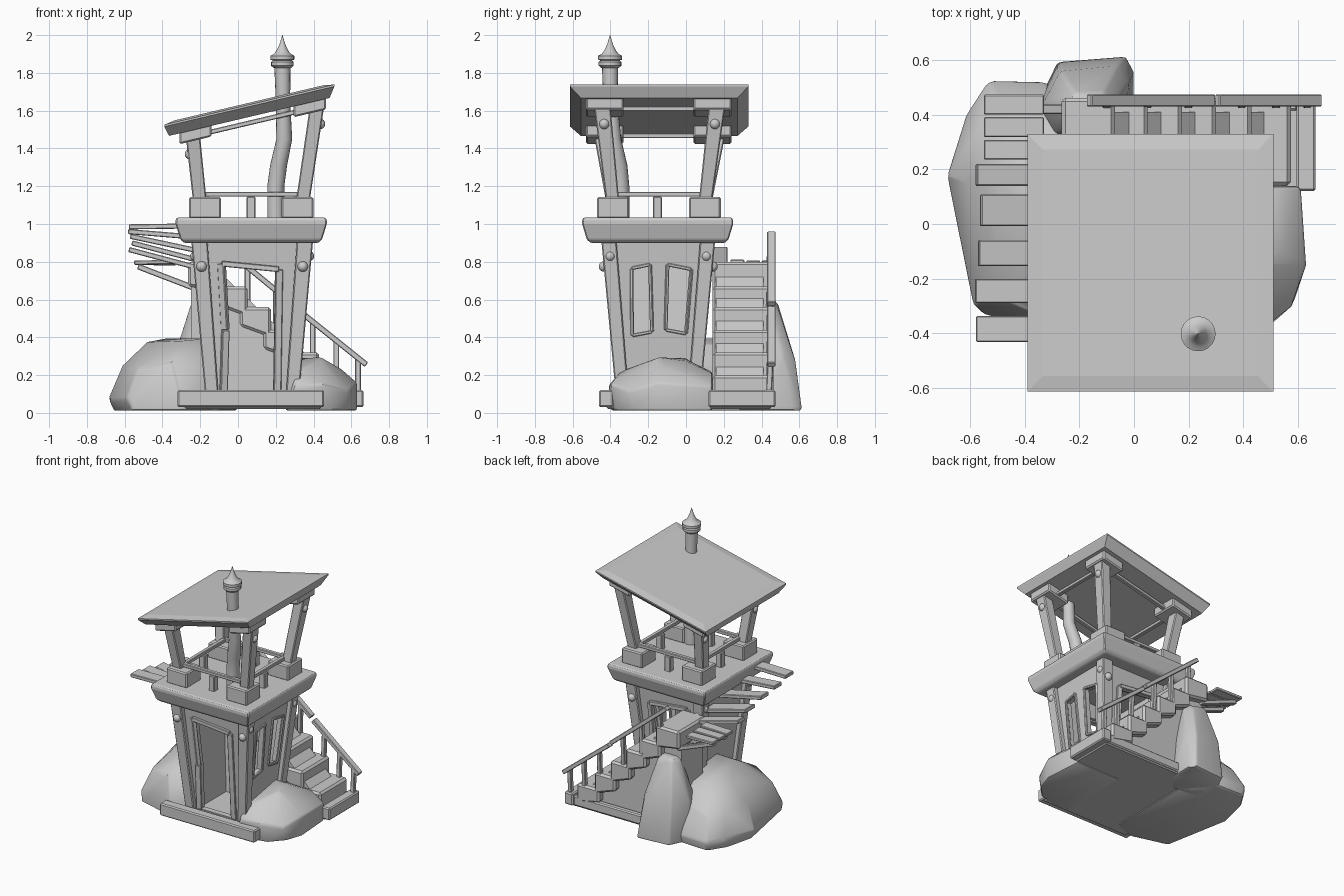
import bpy, bmesh, math
from mathutils import Vector, Matrix

GREY = bpy.data.materials.new("plain_grey")
GREY.diffuse_color = (0.6, 0.6, 0.6, 1)


def finish(name, bm, bevel=0, smooth=False, segments=1):
    bmesh.ops.recalc_face_normals(bm, faces=bm.faces)
    me = bpy.data.meshes.new(name)
    bm.to_mesh(me)
    bm.free()
    ob = bpy.data.objects.new(name, me)
    bpy.context.collection.objects.link(ob)
    me.materials.append(GREY)
    bpy.ops.object.select_all(action='DESELECT')
    ob.select_set(True)
    bpy.context.view_layer.objects.active = ob
    if bevel:
        m = ob.modifiers.new("bevel", 'BEVEL')
        m.width, m.segments = bevel, segments
        bpy.ops.object.modifier_apply(modifier="bevel")
    if smooth:
        bpy.ops.object.shade_smooth_by_angle(angle=math.radians(30))
    return ob


def skin(name, rings, bevel=0, smooth=False):
    """Closed solid through a stack of equal point rings."""
    bm = bmesh.new()
    vs = [[bm.verts.new(p) for p in r] for r in rings]
    n = len(vs[0])
    for a, b in zip(vs, vs[1:]):
        for i in range(n):
            bm.faces.new((a[i], a[(i + 1) % n], b[(i + 1) % n], b[i]))
    bm.faces.new(vs[0][::-1])
    bm.faces.new(vs[-1])
    return finish(name, bm, bevel, smooth)


def loft(name, levels, bevel=0, shear=0):
    """Rectangles (z, cx, cy, half x, half y), sheared upward along x."""
    rings = []
    for z, cx, cy, hx, hy in levels:
        pts = [(cx + sx * hx, cy + sy * hy) for sx, sy in ((-1, -1), (1, -1), (1, 1), (-1, 1))]
        rings.append([(x, y, z + shear * (x - 0.06)) for x, y in pts])
    return skin(name, rings, bevel)


def box(name, x0, x1, y0, y1, z0, z1, bevel=0.008, shear=0):
    c = ((x0 + x1) / 2, (y0 + y1) / 2, (x1 - x0) / 2, (y1 - y0) / 2)
    return loft(name, [(z0, *c), (z1, *c)], bevel, shear)


def prism(name, pts, axis, lo, hi):
    """Outline extruded along y (points are x, z) or along x (points are y, z)."""
    put = (lambda p, d: (p[0], d, p[1])) if axis == 'y' else (lambda p, d: (d, p[0], p[1]))
    return skin(name, [[put(p, d) for p in pts] for d in (lo, hi)])


def bar(name, a, b, w, h, bevel=0.004):
    """Box beam from a to b, w wide sideways and h deep."""
    a, b = Vector(a), Vector(b)
    d = (b - a).normalized()
    side = d.cross(Vector((0, 0, 1)))
    side = side.normalized() if side.length > 0.01 else Vector((1, 0, 0))
    up = side.cross(d)
    ring = lambda c: [c + side * s * w / 2 + up * t * h / 2
                      for s, t in ((-1, -1), (1, -1), (1, 1), (-1, 1))]
    return skin(name, [ring(a), ring(b)], bevel)


def tube(name, path, n=16):
    return skin(name, [[(x + r * math.cos(k * math.tau / n), y + r * math.sin(k * math.tau / n), z)
                        for k in range(n)] for x, y, z, r in path], smooth=True)


def bolt(x, y, z):
    bm = bmesh.new()
    bmesh.ops.create_uvsphere(bm, u_segments=12, v_segments=8, radius=0.028,
                              matrix=Matrix.Translation((x, y, z)))
    finish("bolt", bm, smooth=True)


def cut(ob, tool):
    bpy.context.view_layer.objects.active = ob
    m = ob.modifiers.new("cut", 'BOOLEAN')
    m.operation, m.solver, m.object = 'DIFFERENCE', 'EXACT', tool
    bpy.ops.object.modifier_apply(modifier="cut")
    bpy.data.objects.remove(tool)


def rock(name, *layers):
    """Chiselled boulder: convex hull of outlines, each given as (z, points)."""
    bm = bmesh.new()
    for z, pts in layers:
        for i, (x, y) in enumerate(pts):
            bm.verts.new((x, y, z + (0.025 * math.sin(2.3 * i) if z > 0.1 else 0)))
    res = bmesh.ops.convex_hull(bm, input=bm.verts)
    bmesh.ops.delete(bm, geom=list({v for v in res["geom_interior"] + res["geom_unused"]
                                    if isinstance(v, bmesh.types.BMVert)}), context='VERTS')
    finish(name, bm, 0.018, True, 2)


CX, CY = 0.075, -0.147


def half(z, top, bottom):
    return bottom + (top - bottom) * (z - 0.1) / 0.8


# Ground floor and kerbs
box("floor", -0.28, 0.44, -0.42, 0.2, 0.02, 0.09)
box("stair_floor", -0.25, 0.62, 0.13, 0.45, 0.02, 0.09)
box("front_kerb", -0.32, 0.455, -0.46, -0.385, 0.03, 0.12)
box("side_kerb", 0.595, 0.665, 0.12, 0.475, 0.03, 0.12)
box("back_kerb", -0.2, 0.6, 0.415, 0.46, 0.03, 0.10)

# Hollow tapered tower with doorways and windows
tower = loft("tower_walls", [(0.08, CX, CY, 0.215, 0.19), (0.92, CX, CY, 0.29, 0.265)])
cut(tower, loft("hollow", [(0.0, CX, CY, 0.165, 0.14), (0.89, CX, CY, 0.245, 0.22)]))
door = [(-0.065, 0.1), (-0.055, 0.44), (-0.075, 0.79), (0.205, 0.76), (0.195, 0.1)]
cut(tower, prism("door_tool", door, 'y', -0.6, 0.3))
windows = [[(-0.285, 0.41), (-0.18, 0.43), (-0.19, 0.785), (-0.288, 0.765)],
           [(-0.108, 0.44), (0.0, 0.42), (0.028, 0.76), (-0.098, 0.785)]]
for w in windows:
    cut(tower, prism("window_tool", w, 'x', 0.1, 0.6))
    pts = [(CX + half(z, 0.289, 0.217), y, z) for y, z in w]
    for a, b in zip(pts, pts[1:] + pts[:1]):
        bar("window_frame", a, b, 0.018, 0.018)
for s in (-1, 1):
    edge = [(x + (0.012 if x > 0 else -0.012), CY + s * half(z, 0.264, 0.192), z) for x, z in door]
    for a, b in zip(edge, edge[1:]):
        bar("door_frame", a, b, 0.04, 0.03)

# Corner posts of the tower and their bolts
for sx in (-1, 1):
    for sy in (-1, 1):
        loft("tower_post", [(0.09, CX + sx * 0.213, CY + sy * 0.19, 0.035, 0.034),
                            (0.92, CX + sx * 0.28, CY + sy * 0.262, 0.043, 0.04)], 0.006)
        bolt(CX + sx * 0.268, CY + sy * 0.287, 0.775)
        bolt(CX + sx * 0.3, CY + sy * 0.255, 0.83)

# Lookout deck
loft("deck", [(z, 0.07, -0.15, h, h) for z, h in
              ((0.9, 0.355), (0.918, 0.375), (1.0, 0.4), (1.025, 0.4), (1.035, 0.39))], 0.006)

# Upper posts with feet and caps
SL = 0.236
for sx in (-1, 1):
    for sy in (-1, 1):
        fx, fy = 0.07 + sx * 0.245, -0.143 + sy * 0.243
        box("post_foot", fx - 0.084, fx + 0.084, fy - 0.084, fy + 0.084, 1.03, 1.142, 0.008)
        tx, ty = (-0.24 if sx < 0 else 0.42), -0.14 + sy * 0.305
        tz = 1.55 + SL * (tx - 0.06)
        loft("upper_post", [(1.1, 0.07 + sx * 0.27, fy, 0.036, 0.034), (tz, tx, ty, 0.038, 0.044)], 0.006)
        cx = -0.225 if sx < 0 else 0.38
        cy = -0.145 + sy * 0.285
        box("post_cap", cx - 0.085, cx + 0.085, cy - 0.1, cy + 0.1, 1.51, 1.58, 0.008, SL)
        bolt(tx + sx * 0.014, ty - sy * 0.012, 1.37 if sx < 0 else 1.53)

# Deck rails, middle stubs and roof beams
for s in (-1, 1):
    y, x = -0.143 + s * 0.243, 0.07 + s * 0.245
    bar("deck_rail", (-0.2, y, 1.157), (0.34, y, 1.157), 0.03, 0.025)
    bar("deck_rail", (x, -0.4, 1.157), (x, 0.11, 1.157), 0.03, 0.025)
    box("rail_stub", 0.045, 0.092, y - 0.024, y + 0.024, 1.03, 1.145, 0.005)
    box("rail_stub", x - 0.024, x + 0.024, -0.175, -0.128, 1.03, 1.145, 0.005)
    y = -0.145 + s * 0.285
    bar("roof_beam", (-0.2, y, 1.535 - 0.061), (0.36, y, 1.535 + 0.071), 0.03, 0.025)
    x = -0.225 if s < 0 else 0.38
    z = 1.535 + SL * (x - 0.06)
    bar("roof_beam", (x, -0.42, z), (x, 0.13, z), 0.03, 0.025)

# Slanted roof slab
loft("roof", [(1.567, 0.06, -0.142, 0.425, 0.415), (1.622, 0.06, -0.142, 0.45, 0.472),
              (1.632, 0.06, -0.142, 0.45, 0.472), (1.642, 0.06, -0.142, 0.395, 0.415)], 0, SL)

# Crooked chimney and pointed cap
tube("chimney", [(0.2, -0.345, 1.03, 0.045), (0.2, -0.345, 1.2, 0.045), (0.215, -0.355, 1.31, 0.045),
                 (0.245, -0.385, 1.45, 0.042), (0.238, -0.4, 1.65, 0.038), (0.235, -0.402, 1.84, 0.043)])
tube("chimney_cap", [(0.235, -0.402, z, r) for z, r in (
    (1.825, 0.045), (1.838, 0.06), (1.858, 0.06), (1.866, 0.05), (1.87, 0.064), (1.89, 0.064),
    (1.9, 0.045), (1.92, 0.03), (1.955, 0.014), (2.0, 0.001))], 20)

# Stone stairs behind the tower, each step a block with a slanted underside
edges = [-0.265, -0.07, 0.05, 0.175, 0.3, 0.43, 0.575]
tops = [0.8, 0.67, 0.56, 0.44, 0.32, 0.2]
for i, t in enumerate(tops):
    x0, x1 = edges[i] - (0.04 if i else 0), edges[i + 1]
    low = 0.1 if i else 0.13
    skin("stair_step", [[(x0, y, max(t - low, 0.06)), (x1, y, max(t - 0.16, 0.06)), (x1, y, t), (x0, y, t)]
                        for y in (0.14, 0.462)], 0.014)
prism("stair_wall", [(-0.25, 0.05), (0.56, 0.05), (0.56, 0.12), (-0.07, 0.72), (-0.25, 0.72)], 'y', 0.16, 0.41)

# Stair handrails
for a, b, xs in (((-0.165, 0.95), (0.29, 0.575), (-0.1, 0.05, 0.2)),
                 ((0.305, 0.555), (0.68, 0.255), (0.395, 0.52, 0.635))):
    bar("handrail", (a[0], 0.452, a[1]), (b[0], 0.452, b[1]), 0.045, 0.03)
    for x in xs:
        z = a[1] + (b[1] - a[1]) * (x - a[0]) / (b[0] - a[0])
        foot = next((t for e, t in zip(edges[1:], tops) if x < e), 0.12)
        bar("baluster", (x, 0.438, foot - 0.03), (x, 0.448, z), 0.03, 0.03)

# Wooden side landing and its braces
for i, y in enumerate((0.437, 0.355, 0.272)):
    bar("landing_plank", (-0.55, y, 0.795), (-0.33, y, 0.79 + 0.005 * i), 0.073, 0.022)
for y in (0.29, 0.42):
    bar("landing_brace", (-0.53, y, 0.775), (-0.23, y, 0.66), 0.035, 0.03)

# Floating planks climbing to the deck
for y, w, x, z0, z1 in ((0.18, 0.08, -0.578, 0.865, 0.77), (0.05, 0.115, -0.562, 0.9, 0.81),
                        (-0.107, 0.095, -0.57, 0.935, 0.86), (-0.245, 0.088, -0.582, 0.96, 0.93),
                        (-0.385, 0.095, -0.578, 0.985, 0.99)):
    bar("climbing_plank", (x, y, z0), (-0.22, y, z1), w, 0.027)

# Boulders round the base
rock("left_boulder",
     (0.012, [(-0.655, 0.17), (-0.6, 0.4), (-0.53, 0.51), (-0.3, 0.5), (-0.14, 0.3),
              (-0.14, -0.34), (-0.3, -0.4), (-0.56, -0.33), (-0.61, -0.02)]),
     (0.075, [(-0.685, 0.17), (-0.61, 0.41), (-0.535, 0.525), (-0.32, 0.52), (-0.59, -0.3)]),
     (0.25, [(-0.61, 0.15), (-0.57, 0.35), (-0.49, 0.45), (-0.28, 0.43), (-0.14, 0.25),
             (-0.14, -0.28), (-0.35, -0.33), (-0.53, -0.25), (-0.58, 0.0)]),
     (0.375, [(-0.48, 0.15), (-0.38, 0.3), (-0.18, 0.26), (-0.14, -0.12), (-0.3, -0.14), (-0.43, 0.0)]))
rock("back_boulder",
     (0.012, [(-0.35, 0.45), (-0.28, 0.595), (-0.03, 0.615), (0.0, 0.56), (0.0, 0.4), (-0.1, 0.28), (-0.3, 0.3)]),
     (0.3, [(-0.34, 0.43), (-0.27, 0.56), (-0.06, 0.58), (-0.02, 0.51), (-0.03, 0.38), (-0.3, 0.32)]),
     (0.58, [(-0.25, 0.42), (-0.22, 0.48), (-0.11, 0.485), (-0.08, 0.42), (-0.2, 0.35)]))
rock("right_boulder",
     (0.012, [(0.61, 0.14), (0.63, -0.15), (0.59, -0.27), (0.5, -0.37), (0.36, -0.4), (0.25, -0.39), (0.25, 0.14)]),
     (0.14, [(0.61, 0.14), (0.63, -0.15), (0.58, -0.3), (0.45, -0.4), (0.3, -0.41), (0.25, 0.14)]),
     (0.21, [(0.5, 0.14), (0.55, -0.1), (0.47, -0.28), (0.3, -0.34), (0.28, 0.14)]),
     (0.275, [(0.43, 0.0), (0.44, -0.15), (0.34, -0.2), (0.3, 0.0)]))
